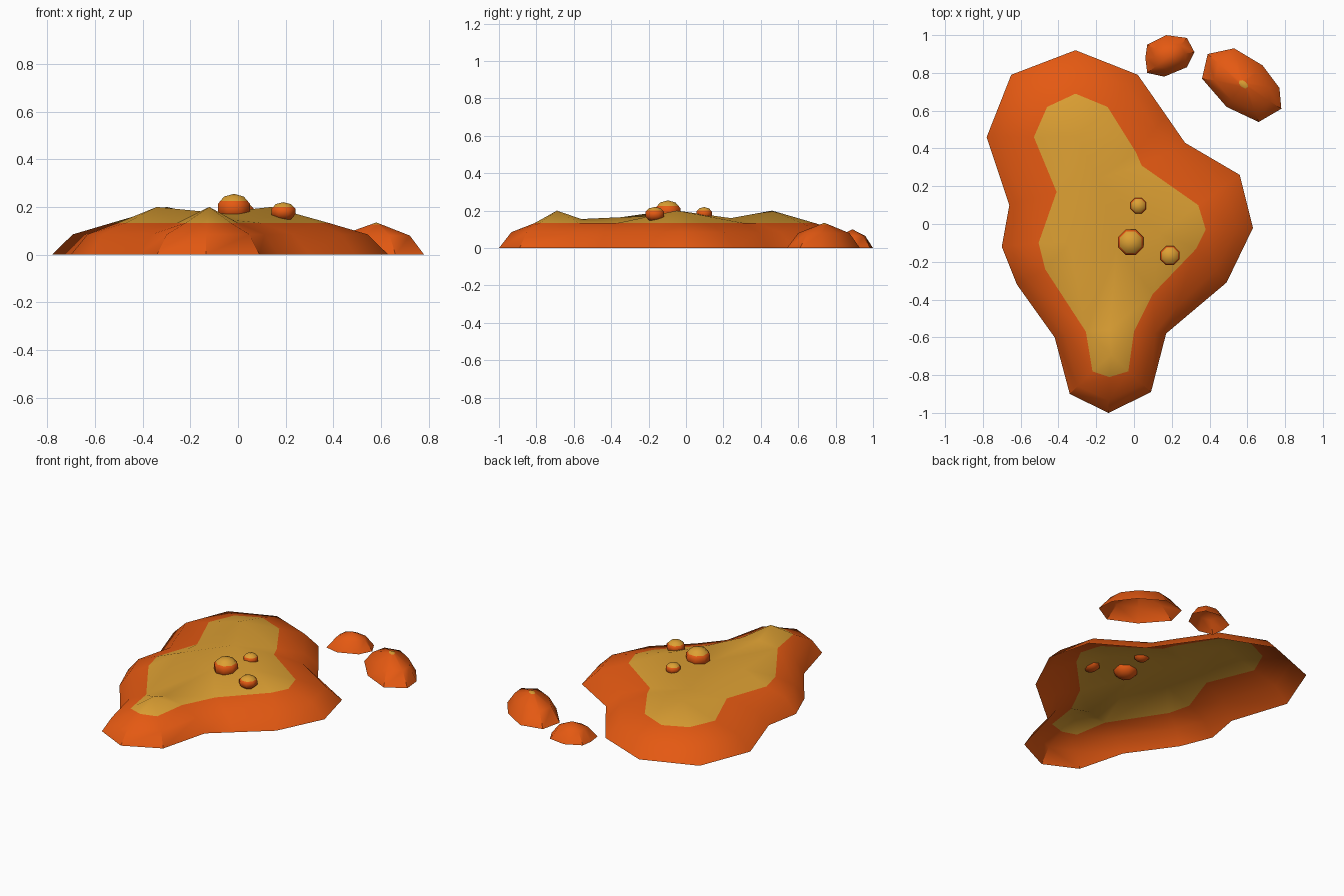
import bpy, bmesh, math
from mathutils import Vector, Matrix
from mathutils.geometry import delaunay_2d_cdt

if "Cube" in bpy.data.objects:
    bpy.data.objects.remove(bpy.data.objects["Cube"])


def material(name, rgb):
    m = bpy.data.materials.new(name)
    m.diffuse_color = (*rgb, 1)
    m.use_nodes = True
    m.node_tree.nodes["Principled BSDF"].inputs["Base Color"].default_value = m.diffuse_color
    return m


ORANGE = material("molten orange", (0.78, 0.10, 0.006))
YELLOW = material("hot yellow", (0.72, 0.35, 0.033))


def finish(bm, name, level, angle=40):
    """Cut at the colour level, paint the top yellow, and shade."""
    geom = bm.verts[:] + bm.edges[:] + bm.faces[:]
    bmesh.ops.bisect_plane(bm, geom=geom, dist=1e-5, plane_co=(0, 0, level), plane_no=(0, 0, 1))
    for f in bm.faces:
        f.material_index = int(f.calc_center_median().z > level)
    me = bpy.data.meshes.new(name)
    bm.to_mesh(me)
    bm.free()
    me.materials.append(ORANGE)
    me.materials.append(YELLOW)
    ob = bpy.data.objects.new(name, me)
    bpy.context.collection.objects.link(ob)
    bpy.ops.object.select_all(action='DESELECT')
    ob.select_set(True)
    bpy.context.view_layer.objects.active = ob
    bpy.ops.object.shade_smooth_by_angle(angle=math.radians(angle))


def band(bm, low, high):
    """Quads between two clockwise loops, facing outward."""
    n = len(low)
    for i in range(n):
        j = (i + 1) % n
        bm.faces.new((low[j], low[i], high[i], high[j]))


# Main puddle: ground outline paired with the colour contour, clockwise from the back
pairs = [(-.31, .92, -.31, .69), (.02, .79, -.14, .62), (.17, .575, .01, .38),
         (.27, .43, .04, .31), (.56, .26, .34, .10), (.63, -.02, .38, -.03),
         (.49, -.31, .33, -.13), (.30, -.47, .10, -.37), (.17, -.58, 0, -.57),
         (.09, -.89, -.03, -.78), (-.135, -1, -.13, -.81), (-.34, -.90, -.22, -.78),
         (-.42, -.60, -.255, -.57), (-.62, -.32, -.47, -.24), (-.70, -.12, -.505, -.10),
         (-.66, .10, -.41, .17), (-.78, .46, -.53, .46), (-.65, .79, -.46, .62)]
# Four summits, then the dips between them
inner = [(-.30, .46, .20), (-.34, -.10, .20), (.14, -.05, .20), (-.12, -.69, .20),
         (-.19, .24, .16), (-.13, -.56, .155), (-.09, -.12, .175)]
LEVEL = .133

bm = bmesh.new()
ground = [bm.verts.new((a, b, 0)) for a, b, c, d in pairs]
shoulder = [bm.verts.new((a + .35 * (c - a), b + .35 * (d - b), .085)) for a, b, c, d in pairs]
contour = [bm.verts.new((c, d, LEVEL)) for a, b, c, d in pairs]
band(bm, ground, shoulder)
band(bm, shoulder, contour)
top = contour + [bm.verts.new(p) for p in inner]
n = len(contour)
edges = [(i, (i + 1) % n) for i in range(n)]
edges += [(15, n + 4), (n + 4, 3), (12, n + 5), (n + 5, 8)]   # valley creases
out = delaunay_2d_cdt([v.co.xy for v in top], edges, [], 1, 1e-6)
for f in out[2]:
    vs = [top[out[3][i][0]] for i in f]
    face = bm.faces.new(vs)
    face.normal_update()
    if face.normal.z < 0:
        face.normal_flip()
finish(bm, "lava_puddle", LEVEL)


# Splashed drops behind the puddle
def drop(name, outline, centre, height, ring_z, ring_scale):
    bm = bmesh.new()
    c = Vector(centre)
    low = [bm.verts.new((x, y, 0)) for x, y in outline]
    high = []
    for x, y in outline:
        p = c + (Vector((x, y)) - c) * ring_scale
        high.append(bm.verts.new((p.x, p.y, ring_z)))
    band(bm, low, high)
    tip = bm.verts.new((c.x, c.y, height))
    for i in range(len(high)):
        bm.faces.new((high[(i + 1) % len(high)], high[i], tip))
    finish(bm, name, .126)


drop("small_drop", [(.07, .95), (.17, 1.0), (.28, .985), (.32, .91), (.28, .83),
                    (.16, .78), (.07, .80), (.06, .88)], (.19, .89), .10, .065, .62)
drop("large_drop", [(.36, .77), (.39, .90), (.53, .93), (.68, .84), (.77, .72),
                    (.78, .61), (.66, .54), (.49, .62)], (.58, .74), .135, .08, .70)

# Flattened bubbles on the surface: x, y, z, radius, half height
bubbles = [(-.017, -.097, .195, .076, .060), (.19, -.167, .180, .057, .040),
           (.023, .097, .184, .047, .035)]
for k, (x, y, z, r, h) in enumerate(bubbles):
    bm = bmesh.new()
    bmesh.ops.create_uvsphere(bm, u_segments=8, v_segments=5, radius=1)
    bm.transform(Matrix.Translation((x, y, z)) @ Matrix.Rotation(math.pi / 8, 4, 'Z')
                 @ Matrix.Diagonal((r, r, h, 1)))
    finish(bm, f"bubble_{k + 1}", z + h * .5, 50)
